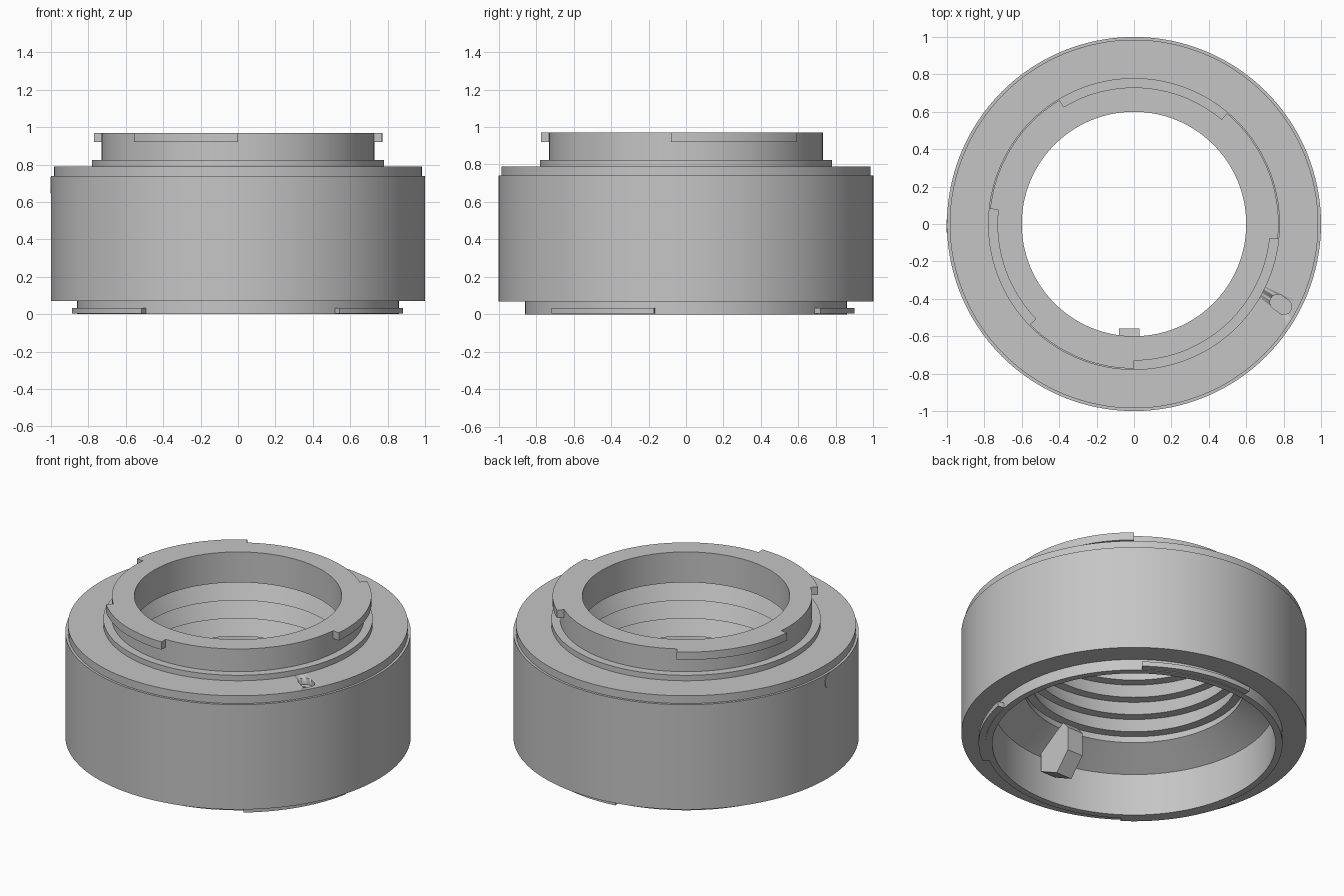
import bpy, bmesh, math
from mathutils import Vector

cube = bpy.data.objects.get("Cube")
if cube:
    bpy.data.objects.remove(cube, do_unlink=True)

metal = bpy.data.materials.new("satin grey metal")
metal.use_nodes = True
GREY = (0.56, 0.56, 0.56, 1)
metal.diffuse_color = GREY
metal.node_tree.nodes["Principled BSDF"].inputs["Base Color"].default_value = GREY


def finish(name, bm, smooth=True):
    bmesh.ops.recalc_face_normals(bm, faces=bm.faces[:])
    mesh = bpy.data.meshes.new(name)
    bm.to_mesh(mesh)
    bm.free()
    mesh.materials.append(metal)
    obj = bpy.data.objects.new(name, mesh)
    bpy.context.collection.objects.link(obj)
    if smooth:
        bpy.ops.object.select_all(action='DESELECT')
        obj.select_set(True)
        bpy.context.view_layer.objects.active = obj
        bpy.ops.object.shade_smooth_by_angle(angle=math.radians(20))
    return obj


def sweep(name, profile, start=0, end=360):
    """Turn a closed (radius, height) profile about z, fully or over a sector."""
    full = end - start == 360
    steps = 128 if full else max(8, round((end - start) / 2.5))
    bm = bmesh.new()
    rings = []
    for i in range(steps if full else steps + 1):
        a = math.radians(start + (end - start) * i / steps)
        rings.append([bm.verts.new((r * math.cos(a), r * math.sin(a), z)) for r, z in profile])
    n = len(profile)
    for i in range(steps):
        p, q = rings[i], rings[(i + 1) % len(rings)]
        for j in range(n):
            k = (j + 1) % n
            bm.faces.new((p[j], p[k], q[k], q[j]))
    if not full:
        bm.faces.new(rings[0])
        bm.faces.new(rings[-1])
    return finish(name, bm)


def prism(name, outline, offset, smooth=True):
    """Extrude a flat outline of points by an offset vector."""
    bm = bmesh.new()
    face = bm.faces.new([bm.verts.new(p) for p in outline])
    out = bmesh.ops.extrude_face_region(bm, geom=[face])
    verts = [g for g in out["geom"] if isinstance(g, bmesh.types.BMVert)]
    bmesh.ops.translate(bm, verts=verts, vec=offset)
    return finish(name, bm, smooth)


# Barrel: stepped outside, sawtooth light baffles and a flared bore inside
BORE, FLARE = 0.60, 0.82
barrel_profile = [(FLARE, 0.07), (1.0, 0.07), (1.0, 0.74), (0.985, 0.74), (0.985, 0.79), (BORE, 0.79)]
for i in range(4):
    z = 0.775 - 0.115 * i
    barrel_profile += [(BORE, z), (BORE + 0.05, z - 0.005)]
barrel_profile += [(0.64, 0.38), (FLARE, 0.27)]
barrel = sweep("barrel", barrel_profile)

# Slot in the top shoulder for the locking pin
center = Vector((0.785, -0.43, 0.75))
along = Vector((0.8, -0.6, 0)).normalized()
across = Vector((-along.y, along.x, 0))
outline = []
for i in range(24):
    a = math.tau * i / 24
    shift = 0.02 if math.cos(a) > 0 else -0.02
    outline.append(center + along * (0.042 * math.cos(a) + shift) + across * 0.042 * math.sin(a))
cutter = prism("slot_cutter", outline, (0, 0, 0.1))
cutter.hide_render = True
cutter.hide_set(True)
cut = barrel.modifiers.new("pin slot", 'BOOLEAN')
cut.operation = 'DIFFERENCE'
cut.solver = 'EXACT'
cut.object = cutter

# Upper mount: collar and neck, with three bayonet tabs
sweep("upper_mount_ring", [(BORE, 0.79), (0.78, 0.79), (0.78, 0.825), (0.73, 0.825),
                           (0.73, 0.97), (BORE, 0.97)])
for i, (a, b) in enumerate([(-6, 50), (121, 174), (224, 270)]):
    sweep(f"upper_tab_{i + 1}", [(0.728, 0.92), (0.773, 0.92), (0.773, 0.97), (0.728, 0.97)], a, b)

# Lower mount: thin flange with three bayonet tabs
sweep("lower_mount_ring", [(FLARE, 0), (0.86, 0), (0.86, 0.07), (FLARE, 0.07)])
for i, (a, b) in enumerate([(-53, -11), (53, 98), (190, 235)]):
    sweep(f"lower_tab_{i + 1}", [(0.855, 0.004), (0.9, 0.004), (0.9, 0.034), (0.855, 0.034)], a, b)

# Lever that hangs inside the flared bore at the front
lever = [(-0.8, 0.16), (-0.66, 0.09), (-0.56, 0.2), (-0.56, 0.35), (-0.6, 0.4), (-0.8, 0.29)]
prism("aperture_lever", [(-0.08, y, z) for y, z in lever], (0.11, 0, 0), smooth=False)

# Small index dot on the side of the barrel
dot = [(-0.99, -0.01 + 0.035 * math.cos(math.tau * i / 24), 0.69 + 0.045 * math.sin(math.tau * i / 24))
       for i in range(24)]
prism("index_dot", dot, (-0.012, 0, 0))
